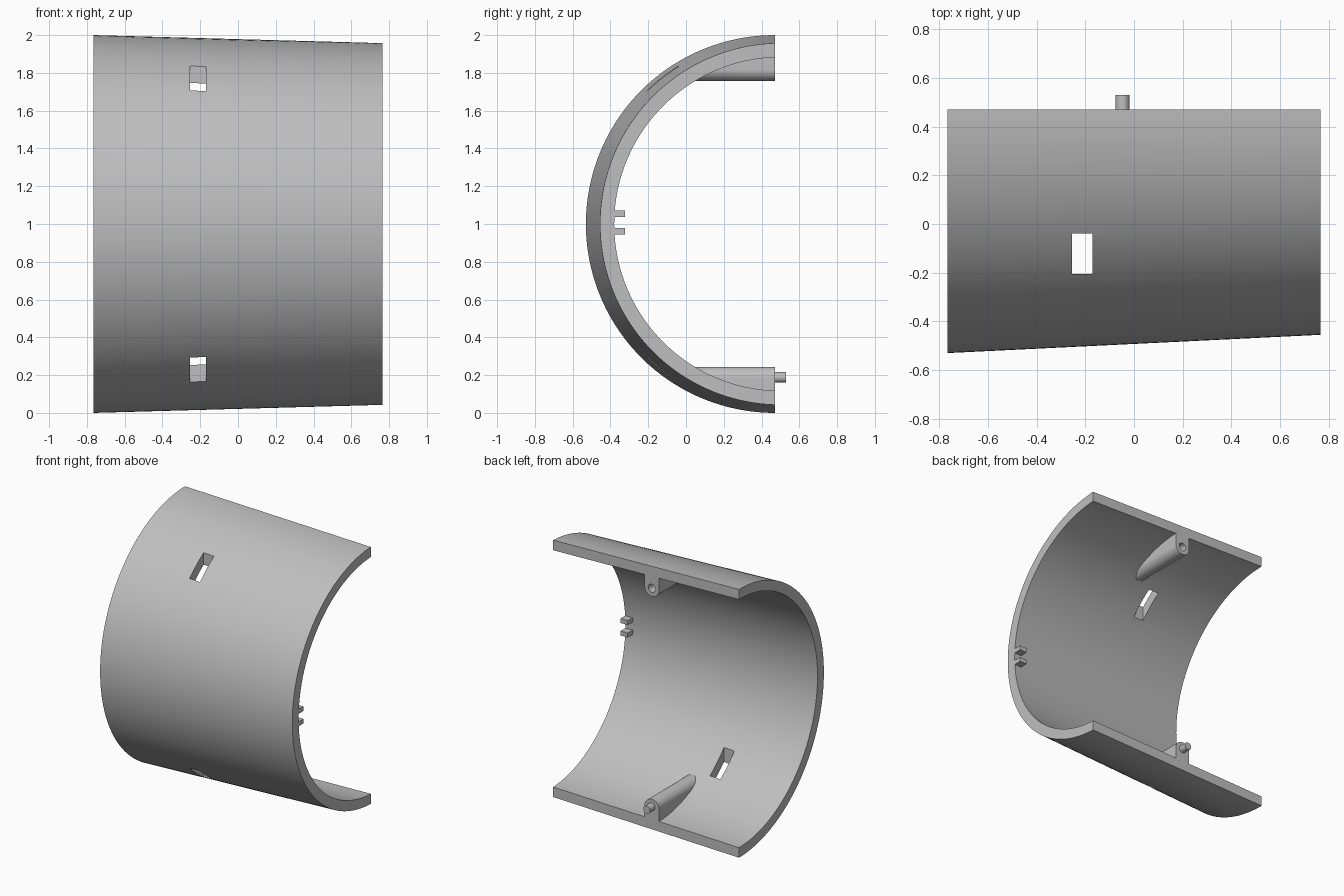
import bpy, bmesh
from math import acos, cos, sin, pi, sqrt
from mathutils import Matrix, Vector

if "Cube" in bpy.data.objects:
    bpy.data.objects.remove(bpy.data.objects["Cube"])

HALF, CUT_Y, MID_Z, WALL = 0.766, 0.47, 1.0, 0.075
BOSS_X, BOSS_Z, BOSS_R, PIN_R = -0.047, 0.816, 0.06, 0.028

grey = bpy.data.materials.new("light_grey")
grey.use_nodes = True
COLOUR = (0.52, 0.52, 0.52, 1)
grey.diffuse_color = COLOUR
grey.node_tree.nodes["Principled BSDF"].inputs["Base Color"].default_value = COLOUR


def make(name, bm):
    bmesh.ops.recalc_face_normals(bm, faces=bm.faces)
    mesh = bpy.data.meshes.new(name)
    bm.to_mesh(mesh)
    bm.free()
    mesh.materials.append(grey)
    obj = bpy.data.objects.new(name, mesh)
    bpy.context.collection.objects.link(obj)
    return obj


def activate(obj):
    bpy.ops.object.select_all(action="DESELECT")
    obj.select_set(True)
    bpy.context.view_layer.objects.active = obj


def smooth(obj):
    activate(obj)
    bpy.ops.object.shade_smooth_by_angle(angle=pi / 6)


def box(name, low, high):
    low, high = Vector(low), Vector(high)
    bm = bmesh.new()
    place = Matrix.Translation((low + high) / 2) @ Matrix.Diagonal((*(high - low), 1))
    bmesh.ops.create_cube(bm, size=1, matrix=place)
    return make(name, bm)


def rod(name, radius, y0, y1, z):
    """Round bar lying along y."""
    bm = bmesh.new()
    place = Matrix.Translation((BOSS_X, (y0 + y1) / 2, z)) @ Matrix.Rotation(pi / 2, 4, "X")
    bmesh.ops.create_cone(bm, cap_ends=True, segments=32, radius1=radius,
                          radius2=radius, depth=y1 - y0, matrix=place)
    return make(name, bm)


def cut(obj, cutter):
    cutter.hide_render = True
    mod = obj.modifiers.new("cut", "BOOLEAN")
    mod.operation, mod.solver, mod.object = "DIFFERENCE", "EXACT", cutter
    activate(obj)
    bpy.ops.object.modifier_apply(modifier=mod.name)
    bpy.data.objects.remove(cutter)


def arc(bm, x, centre_y, radius, steps=96):
    """Arc opening towards the back and ending on the flat cut plane."""
    limit = acos((centre_y - CUT_Y) / radius)
    angles = [limit * (2 * i / steps - 1) for i in range(steps + 1)]
    return [bm.verts.new((x, centre_y - radius * cos(a), MID_Z + radius * sin(a)))
            for a in angles]


# Tapered half shell
bm = bmesh.new()
loops = []
for x, centre_y, radius in ((-HALF, CUT_Y, 1.0), (HALF, 0.503, 0.958)):
    pair = [arc(bm, x, centre_y, radius), arc(bm, x, centre_y, radius - WALL)]
    loops.append(pair if x < 0 else pair[::-1])
rings = loops[0] + loops[1]  # outer, inner, inner, outer
for k in range(4):
    a, b = rings[k], rings[(k + 1) % 4]
    for i in range(len(a) - 1):
        bm.faces.new((a[i], a[i + 1], b[i + 1], b[i]))
for end in (0, -1):
    bm.faces.new([r[end] for r in rings])
shell = make("half_shell", bm)

# Aligned slots through the upper and lower wall
cut(shell, box("slot_cutter", (-0.255, -0.205, -0.5), (-0.17, -0.04, 2.5)))
smooth(shell)


# Rounded bosses running back into the wall
def boss(name, side):
    outline = [(-BOSS_R, 0.915)]
    for i in range(25):
        a = pi + pi * i / 24
        outline.append((BOSS_R * cos(a), BOSS_Z + BOSS_R * sin(a)))
    outline.append((BOSS_R, 0.915))
    bm = bmesh.new()
    front = [bm.verts.new((BOSS_X + u, CUT_Y, MID_Z + side * h)) for u, h in outline]
    back = [bm.verts.new((BOSS_X + u, 0.485 - sqrt(0.94 ** 2 - h * h), MID_Z + side * h))
            for u, h in outline]
    bm.faces.new(front)
    for i in range(len(front)):
        j = (i + 1) % len(front)
        bm.faces.new((front[i], front[j], back[j], back[i]))
    n = len(back)
    for i in range(n // 2):  # close the curved end with strips
        strip = (back[i], back[i + 1], back[n - 2 - i], back[n - 1 - i])
        bm.faces.new(list(dict.fromkeys(strip)))
    return make(name, bm)


upper = boss("socket_boss", 1)
cut(upper, rod("hole_cutter", 0.03, CUT_Y - 0.1, CUT_Y + 0.1, MID_Z + BOSS_Z))
smooth(upper)
smooth(boss("pin_boss", -1))
smooth(rod("locating_pin", PIN_R, CUT_Y - 0.03, 0.53, MID_Z - BOSS_Z + 0.004))

# Pair of clip prongs inside the narrow end
for name, z in (("lower_prong", 0.945), ("upper_prong", 1.038)):
    box(name, (HALF - 0.06, -0.41, z), (HALF, -0.322, z + 0.033))
